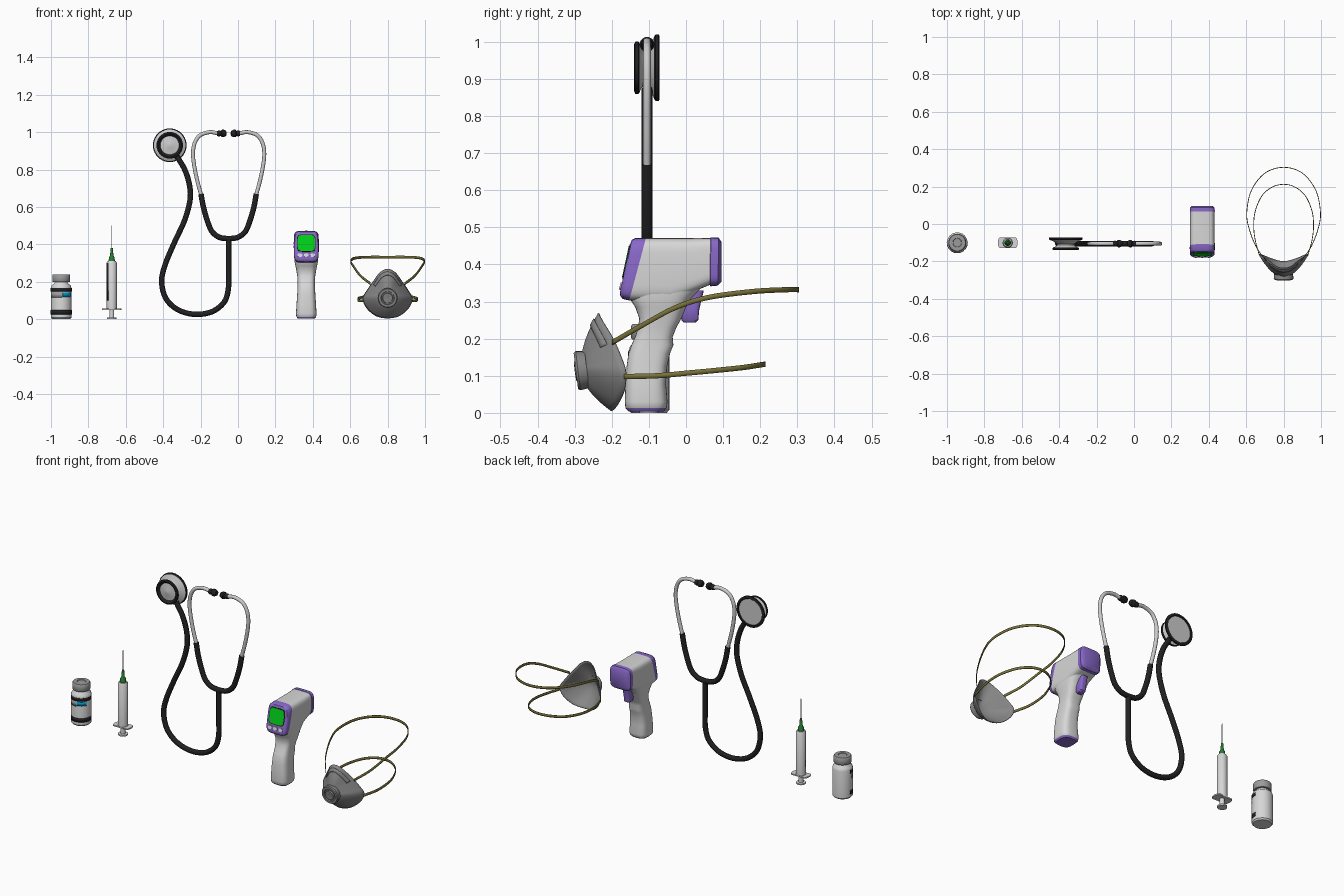
import bpy, bmesh, math
from mathutils import Vector, Matrix

if "Cube" in bpy.data.objects:
    bpy.data.objects.remove(bpy.data.objects["Cube"])


def mat(name, r, g, b):
    m = bpy.data.materials.new(name)
    m.diffuse_color = (r, g, b, 1)
    m.use_nodes = True
    m.node_tree.nodes["Principled BSDF"].inputs["Base Color"].default_value = m.diffuse_color
    return m


WHITE = mat("white_plastic", .68, .68, .68)
BLACK = mat("black_rubber", .015, .015, .017)
PURPLE = mat("purple_plastic", .25, .14, .58)
SCREEN = mat("screen_green", .0, .62, .01)
HUB = mat("dark_green", .02, .2, .03)
MASK = mat("mask_grey", .24, .24, .24)
OLIVE = mat("olive_strap", .19, .165, .04)
STEEL = mat("steel", .6, .6, .6)
BLUE = mat("label_blue", .0, .32, .62)
CAP = mat("cap_grey", .33, .33, .33)


def finish(ob, angle=40):
    bpy.ops.object.select_all(action='DESELECT')
    ob.select_set(True)
    bpy.context.view_layer.objects.active = ob
    if ob.type == 'CURVE':
        bpy.ops.object.convert(target='MESH')
    bpy.ops.object.shade_smooth_by_angle(angle=math.radians(angle))
    return ob


def loft(name, rings, mats, bands=None, wrap=True, caps=False, thick=0):
    """Skin a row of equal point rings; bands gives a material per strip."""
    bm = bmesh.new()
    vs = [[bm.verts.new(p) for p in r] for r in rings]
    n = len(rings[0])
    for k in range(len(vs) - 1):
        for i in range(n if wrap else n - 1):
            j = (i + 1) % n
            f = bm.faces.new((vs[k][i], vs[k][j], vs[k + 1][j], vs[k + 1][i]))
            f.material_index = bands[k] if bands else 0
    if caps:
        bm.faces.new(vs[0]).material_index = bands[0] if bands else 0
        bm.faces.new(vs[-1]).material_index = bands[-1] if bands else 0
    bmesh.ops.remove_doubles(bm, verts=bm.verts, dist=1e-5)
    bmesh.ops.recalc_face_normals(bm, faces=bm.faces)
    me = bpy.data.meshes.new(name)
    bm.to_mesh(me)
    bm.free()
    for m in mats:
        me.materials.append(m)
    ob = bpy.data.objects.new(name, me)
    bpy.context.collection.objects.link(ob)
    if thick:
        s = ob.modifiers.new("thickness", 'SOLIDIFY')
        s.thickness, s.offset = thick, 0
    return finish(ob)


def lathe(name, prof, place, mats, bands=None, a0=0, a1=360, n=40, thick=0):
    """Turn (radius, height) points; a partial arc makes an open sheet."""
    full = a1 - a0 == 360
    angs = [math.radians(a0 + (a1 - a0) * i / (n if full else n - 1)) for i in range(n)]
    rings = [[place @ Vector((r * math.sin(a), -r * math.cos(a), h)) for a in angs]
             for r, h in prof]
    return loft(name, rings, mats, bands, wrap=full, thick=thick)


def spline(pts, closed=False, steps=8):
    """Smooth path through the points (Catmull-Rom)."""
    p = [Vector(q) for q in pts]
    p = [p[-1]] + p + p[:2] if closed else [2 * p[0] - p[1]] + p + [2 * p[-1] - p[-2]]
    out = []
    for a, b, c, d in zip(p, p[1:], p[2:], p[3:]):
        for i in range(steps):
            t = i / steps
            out.append(.5 * (2 * b + (c - a) * t + (2 * a - 5 * b + 4 * c - d) * t * t
                             + (3 * b - a - 3 * c + d) * t ** 3))
    return out if closed else out + [p[-2]]


def tube(name, pts, radius, m):
    cu = bpy.data.curves.new(name, 'CURVE')
    cu.dimensions = '3D'
    cu.bevel_depth, cu.bevel_resolution, cu.use_fill_caps = radius, 4, True
    path = spline(pts)
    sp = cu.splines.new('POLY')
    sp.points.add(len(path) - 1)
    for q, v in zip(sp.points, path):
        q.co = (*v, 1)
    cu.materials.append(m)
    ob = bpy.data.objects.new(name, cu)
    bpy.context.collection.objects.link(ob)
    return finish(ob)


def section(cx, a, b, hw, e=5, n=36):
    """Rounded rectangle spanning (y, z) points a to b, half width hw in x."""
    a, b = Vector((cx, *a)), Vector((cx, *b))
    out = []
    for i in range(n):
        t = 2 * math.pi * i / n
        u, v = [math.copysign(abs(f) ** (2 / e), f) for f in (math.cos(t), math.sin(t))]
        out.append(a.lerp(b, .5 + .5 * v) + Vector((hw * u, 0, 0)))
    return out


T = Matrix.Translation
FRONT = Matrix.Rotation(math.radians(90), 4, 'X')

# vial: glass body, cap, wrapped label with printed bands
V = T((-.945, -.1, 0))
lathe("vial_body", [(0, 0), (.048, 0), (.055, .008), (.055, .165), (.051, .18), (.036, .192),
                    (.032, .205), (0, .205)], V, [WHITE])
lathe("vial_cap", [(0, .198), (.045, .198), (.048, .202), (.048, .234), (.044, .24), (.024, .24),
                   (.022, .237), (0, .237)], V, [CAP])
for nm, z0, z1, a0, a1, m in (("label_top_band", .147, .166, -100, 100, BLACK),
                              ("label_low_band", .025, .048, -100, 100, BLACK),
                              ("label_grey_patch", .115, .146, -85, 5, CAP),
                              ("label_blue_mark", .12, .143, 8, 65, BLUE)):
    lathe(nm, [(.0557, z0), (.0557, z1)], V, [m], a0=a0, a1=a1, thick=.001)

# syringe: plunger, flange, barrel, needle
S = T((-.675, -.1, 0))
lathe("syringe_plunger", [(0, 0), (.026, 0), (.026, .008), (.013, .009), (.013, .06), (0, .06)], S, [WHITE])
flange = lathe("syringe_flange", [(0, .049), (.053, .049), (.053, .056), (0, .056)], S, [WHITE])
for v in flange.data.vertices:
    v.co.y = max(-.128, min(-.072, v.co.y))
lathe("syringe_barrel", [(0, .054), (.027, .054), (.027, .302), (.022, .31), (0, .31)], S, [WHITE])
lathe("syringe_scale", [(.0275, .1), (.0275, .3)], S, [BLACK], a0=-85, a1=-38, n=8, thick=.001)
lathe("needle_hub", [(0, .308), (.017, .308), (.015, .33), (.009, .34), (.006, .38), (0, .38)], S, [HUB], n=20)
lathe("needle", [(.0025, .37), (.0025, .49), (0, .5)], S, [STEEL], n=10)

# stethoscope: chest piece with two faces
Y = -.105
lathe("chest_piece", [(0, .137), (.012, .134), (.05, .129), (.058, .137), (.062, .14), (.07, .137), (.071, .128),
                      (.066, .125), (.058, .122), (.045, .113), (.045, .106), (.068, .092), (.084, .086),
                      (.09, .082), (.09, .074), (.086, .071), (.077, .071), (.074, .075), (0, .075)],
      T((-.365, 0, .93)) @ FRONT, [STEEL, BLACK], [0, 0, 1, 1, 1, 1, 1, 0, 0, 0, 0, 0, 1, 1, 1, 1, 1, 0])
tube("chest_stem", [(-.36, Y, .925), (-.335, Y, .885), (-.322, Y, .862)], .012, STEEL)
tube("long_tube", [(x, Y, z) for x, z in (
    (-.328, .873), (-.285, .8), (-.26, .72), (-.256, .64), (-.285, .53), (-.34, .41), (-.39, .29), (-.408, .2),
    (-.385, .11), (-.32, .05), (-.23, .026), (-.14, .04), (-.075, .09), (-.052, .16), (-.05, .25), (-.05, .43))],
    .0145, BLACK)
for side, sg in (("left", -1), ("right", 1)):
    def arm(pts):
        return [(-.05 + sg * dx, Y, z) for dx, z in pts]
    tube(side + "_yoke", arm([(0, .43), (.05, .438), (.09, .47), (.115, .53), (.135, .6), (.148, .67)]), .0145, BLACK)
    tube(side + "_ear_tube", arm([(.146, .66), (.17, .75), (.187, .84), (.19, .9), (.178, .95), (.15, .985),
                                  (.1, 1.0), (.055, .993)]), .0105, STEEL)
    lathe(side + "_ear_tip", [(0, 0), (.013, 0), (.016, .01), (.014, .02), (.02, .026), (.02, .036), (.014, .048), (0, .052)],
          T((-.05 + sg * .062, Y, .993)) @ Matrix.Rotation(-sg * math.pi / 2, 4, 'Y'), [BLACK], n=20)

# thermometer: head lofted front to back, handle lofted upward
CX = .365
head = [((-.178, .325), (-.150, .456), .054), ((-.177, .315), (-.146, .466), .061), ((-.171, .307), (-.136, .471), .066),
        ((-.153, .303), (-.108, .471), .067), ((-.05, .297), (0, .471), .066), ((.064, .345), (.066, .471), .065),
        ((.066, .341), (.067, .473), .067), ((.086, .343), (.088, .472), .066), ((.096, .354), (.096, .46), .055)]
loft("thermometer_head", [section(CX, *s) for s in head], [WHITE, PURPLE], [1, 1, 1, 0, 0, 1, 1, 1], caps=True)
grip = [(.004, -.155, -.06, .045), (.013, -.163, -.052, .053), (.03, -.165, -.05, .055), (.08, -.163, -.054, .052),
        (.125, -.16, -.051, .049), (.16, -.155, -.043, .047), (.183, -.147, -.034, .046), (.205, -.137, -.036, .046),
        (.23, -.129, -.026, .048), (.255, -.126, -.012, .052), (.285, -.137, .0, .058), (.31, -.153, .015, .063),
        (.335, -.155, .04, .063)]
loft("thermometer_handle", [section(CX, (f, z), (b, z), w, 3.2) for z, f, b, w in grip], [WHITE, PURPLE],
     [1] + [0] * 11, caps=True)
loft("trigger", [section(CX, (f, z), (b, z), w, 4) for z, f, b, w in (
    (.244, -.006, .026, .014), (.25, -.012, .033, .019), (.28, -.02, .036, .02), (.33, -.02, .048, .02))], [PURPLE], caps=True)

# screen and buttons lie on the slanted front
b0, t0 = Vector(head[0][0]), Vector(head[0][1])
nrm = Vector((-.978, .209))


def plate(name, cx, s0, s1, hw, m, h, e):
    rings = [section(cx, b0.lerp(t0, s0) + nrm * d, b0.lerp(t0, s1) + nrm * d, hw, e) for d in (-.002, h)]
    loft(name, rings, [m], caps=True)


plate("screen_bezel", CX, .27, .98, .05, BLACK, .0015, 5)
plate("screen", CX, .30, .95, .046, SCREEN, .003, 5)
for i in (-1, 0, 1):
    plate("button", CX + .034 * i, .05, .2, .013, WHITE, .004, 2.3)

# mask: domed shell from a curved rim towards the front
MX = .8
half = [(0, -.235, .268), (.04, -.226, .25), (.078, -.196, .2), (.112, -.174, .15), (.132, -.162, .11),
        (.112, -.166, .06), (.062, -.186, .018), (0, -.2, .006)]
rim = spline(half + [(-x, y, z) for x, y, z in half[-2:0:-1]], closed=True, steps=6)


def shell(s, lift=0):
    return [Vector((MX + p.x * s, p.y + (-.283 - p.y) * (1 - s ** 1.9) - lift, .12 + (p.z - .12) * s)) for p in rim]


loft("mask_shell", [shell(s / 12) for s in range(12, -1, -1)], [MASK], thick=.004)
loft("nose_clip", [(lambda r: r[-13:] + r[:14])(shell(s, .004)) for s in (.9, .84, .78)], [MASK], wrap=False, thick=.004)
lathe("mask_valve", [(.05, -.012), (.053, .012), (.049, .018), (.036, .018), (.034, .012), (.028, .012), (.026, .02),
                     (.01, .021), (0, .018)], T((MX, -.279, .115)) @ Matrix.Rotation(math.radians(97), 4, 'X'), [MASK])

# elastic straps: thin ribbons mirrored across the mask
for nm, pts in (("upper_strap", [(.092, -.198, .19), (.145, -.125, .232), (.183, -.03, .283), (.197, .06, .311),
                                 (.172, .18, .327), (.1, .272, .332), (0, .303, .332)]),
                ("lower_strap", [(.13, -.167, .098), (.153, -.08, .1), (.16, 0, .107), (.15, .075, .114),
                                 (.115, .152, .122), (.06, .198, .129), (0, .212, .131)])):
    path = spline(pts + [(-x, y, z) for x, y, z in pts[-2::-1]])
    loft(nm, [[p + Vector((MX, 0, d)) for p in path] for d in (-.007, .007)], [OLIVE], wrap=False, thick=.004)
